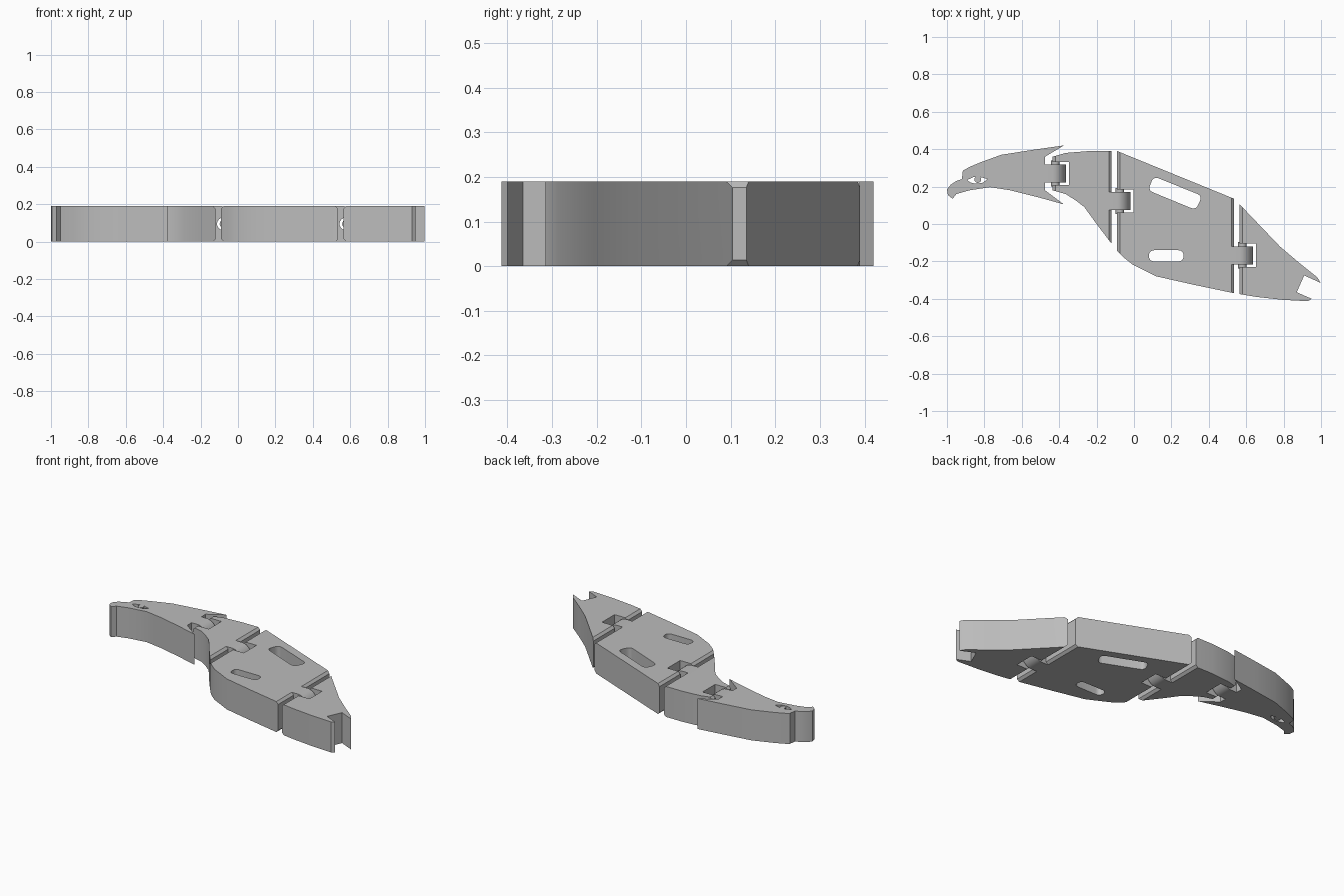
import bpy, bmesh, math
from mathutils import Vector

cube = bpy.data.objects.get("Cube")
if cube:
    bpy.data.objects.remove(cube, do_unlink=True)

H = 0.19          # plate thickness
CHAMFER = 0.014   # bevel along the hinge edges

grey = bpy.data.materials.new("light grey")
grey.use_nodes = True
grey.diffuse_color = (0.5, 0.5, 0.5, 1)
grey.node_tree.nodes["Principled BSDF"].inputs["Base Color"].default_value = (0.5, 0.5, 0.5, 1)


def prism(name, points, direction, bevel_x=()):
    """Extrude a closed 3D outline and chamfer its hinge edges."""
    bm = bmesh.new()
    face = bm.faces.new([bm.verts.new(p) for p in points])
    out = bmesh.ops.extrude_face_region(bm, geom=[face])
    verts = [v for v in out["geom"] if isinstance(v, bmesh.types.BMVert)]
    bmesh.ops.translate(bm, verts=verts, vec=direction)
    bmesh.ops.recalc_face_normals(bm, faces=bm.faces)
    edges = [e for e in bm.edges for x in bevel_x
             if all(abs(v.co.x - x) < 1e-4 for v in e.verts)
             and abs(e.verts[0].co.z - e.verts[1].co.z) < 1e-4]
    if edges:
        bmesh.ops.bevel(bm, geom=edges, offset=CHAMFER, segments=1, affect='EDGES')
    mesh = bpy.data.meshes.new(name)
    bm.to_mesh(mesh)
    bm.free()
    mesh.materials.append(grey)
    obj = bpy.data.objects.new(name, mesh)
    bpy.context.collection.objects.link(obj)
    return obj


def plate(name, outline, z0=0.0, z1=H, bevel_x=()):
    return prism(name, [(x, y, z0) for x, y in outline], (0, 0, z1 - z0), bevel_x)


def rod(name, x, y0, y1, r):
    ring = [(x + r * math.cos(a), y0, H / 2 + r * math.sin(a))
            for a in (math.tau * i / 24 for i in range(24))]
    return prism(name, ring, (0, y1 - y0, 0))


def select(obj):
    bpy.ops.object.select_all(action='DESELECT')
    obj.select_set(True)
    bpy.context.view_layer.objects.active = obj


def combine(obj, other, operation):
    mod = obj.modifiers.new(operation, 'BOOLEAN')
    mod.operation, mod.solver, mod.object = operation, 'EXACT', other
    select(obj)
    bpy.ops.object.modifier_apply(modifier=mod.name)
    bpy.data.objects.remove(other, do_unlink=True)


def rounded(corners, r, steps=5):
    """Round each corner of a polygon with a short quadratic curve."""
    pts = [Vector(c) for c in corners]
    result = []
    for i, p in enumerate(pts):
        a = p + (pts[i - 1] - p).normalized() * r
        b = p + (pts[(i + 1) % len(pts)] - p).normalized() * r
        for k in range(steps + 1):
            t = k / steps
            result.append((a * (1 - t) ** 2 + p * 2 * t * (1 - t) + b * t * t)[:])
    return result


def rect(x0, x1, y0, y1):
    return [(x0, y0), (x1, y0), (x1, y1), (x0, y1)]


# Four flat sections of the bird
head = plate("head", [
    (-0.475, 0.36), (-0.375, 0.42), (-0.55, 0.395), (-0.71, 0.37), (-0.82, 0.33),
    (-0.88, 0.305), (-0.915, 0.285), (-0.92, 0.24), (-0.95, 0.23), (-0.98, 0.21),
    (-1.0, 0.185), (-0.995, 0.155), (-0.97, 0.135), (-0.95, 0.16), (-0.88, 0.18),
    (-0.77, 0.197), (-0.66, 0.18), (-0.52, 0.145), (-0.375, 0.105), (-0.475, 0.18)],
    bevel_x=[-0.475])
neck = plate("neck", [
    (-0.435, 0.36), (-0.365, 0.38), (-0.24, 0.39), (-0.12, 0.39), (-0.12, -0.105),
    (-0.2, 0.0), (-0.265, 0.09), (-0.31, 0.125), (-0.365, 0.16), (-0.435, 0.18)],
    bevel_x=[-0.435, -0.12])
body = plate("body", [
    (-0.09, 0.39), (0.535, 0.135), (0.535, -0.37), (0.32, -0.325), (0.12, -0.28),
    (-0.01, -0.215), (-0.06, -0.175), (-0.09, -0.145)], bevel_x=[-0.09, 0.535])
tail = plate("tail", [
    (0.565, 0.105), (0.78, -0.12), (0.88, -0.205), (0.98, -0.285), (0.998, -0.315),
    (0.91, -0.275), (0.87, -0.365), (0.95, -0.4), (0.93, -0.413), (0.79, -0.405),
    (0.655, -0.39), (0.565, -0.375)], bevel_x=[0.565])

# Windows through the body
for corners in ([(0.105, 0.255), (0.365, 0.15), (0.33, 0.075), (0.075, 0.18)],
                rect(0.08, 0.265, -0.2, -0.14)):
    combine(body, plate("window_cutter", rounded(corners, 0.03), -0.1, H + 0.1), 'DIFFERENCE')

# Almond eye hole with a pupil standing in it
eye = [(-0.893, 0.235), (-0.86, 0.25), (-0.825, 0.252), (-0.783, 0.24),
       (-0.81, 0.22), (-0.845, 0.215), (-0.875, 0.222)]
combine(head, plate("eye_cutter", eye, -0.1, H + 0.1), 'DIFFERENCE')
pupil = plate("pupil", [(-0.835 + 0.018 * math.cos(math.tau * i / 20),
                         0.238 + 0.018 * math.sin(math.tau * i / 20)) for i in range(20)])

# Hinges: rounded tongue on one section, pin and socket in the next
parts = [head, neck, body, tail, pupil]
hinges = [(head, neck, -0.475, -0.435, 0.27), (neck, body, -0.12, -0.09, 0.1225),
          (body, tail, 0.535, 0.565, -0.1675)]
for left, right, x0, x1, y in hinges:
    socket = plate("socket_cutter", rect(x1 - 0.05, x1 + 0.088, y - 0.062, y + 0.062), -0.1, H + 0.1)
    combine(right, socket, 'DIFFERENCE')
    arc = [(x1 + 0.072 * math.cos(a), y - 0.048, H / 2 + H / 2 * math.sin(a))
           for a in (math.pi * (i / 16 - 0.5) for i in range(17))]
    root = x0 - 0.03
    tongue = prism(left.name + "_hinge_tongue",
                   [(root, y - 0.048, 0)] + arc + [(root, y - 0.048, H)], (0, 0.096, 0))
    combine(tongue, rod("pin_hole_cutter", x1 + 0.012, y - 0.1, y + 0.1, 0.034), 'DIFFERENCE')
    pin = rod(right.name + "_hinge_pin", x1 + 0.014, y - 0.07, y + 0.07, 0.022)
    parts += [tongue, pin]

for obj in parts:
    select(obj)
    bpy.ops.object.shade_smooth_by_angle(angle=math.radians(25))
